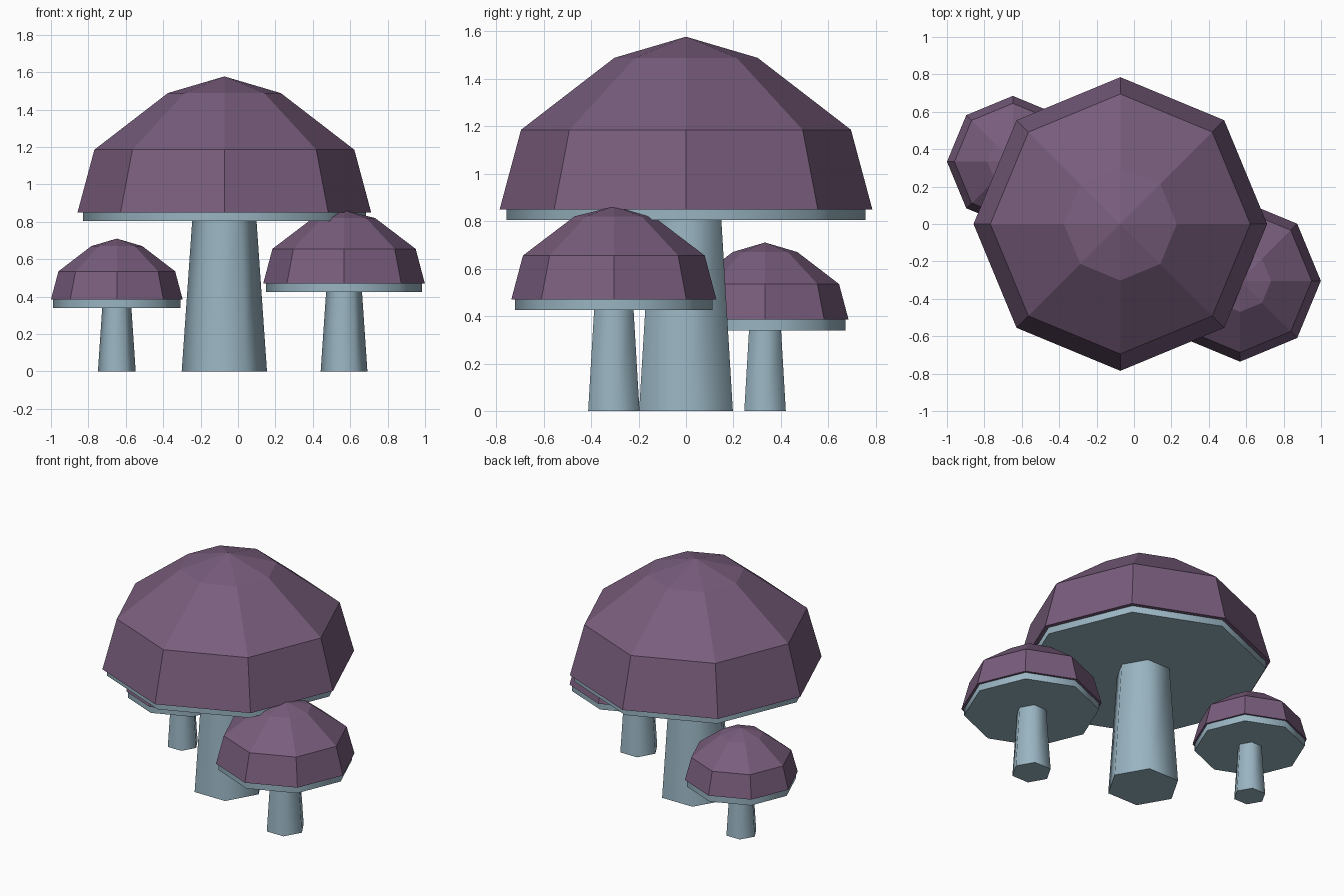
import bpy
import bmesh
from math import cos, sin, tau

default_cube = bpy.data.objects.get("Cube")
if default_cube:
    bpy.data.objects.remove(default_cube, do_unlink=True)


def make_material(name, color):
    mat = bpy.data.materials.new(name)
    mat.use_nodes = True
    mat.diffuse_color = color
    mat.node_tree.nodes["Principled BSDF"].inputs["Base Color"].default_value = color
    return mat


PURPLE = make_material("dusty purple", (0.19, 0.11, 0.205, 1))
TEAL = make_material("pale blue grey", (0.32, 0.46, 0.54, 1))


def lathe(name, center, sides, profile, mat, smooth_sides=False):
    """Revolve (radius, height) points, lowest first; radius 0 closes to a tip."""
    bm = bmesh.new()
    rings = []
    for radius, z in profile:
        count = sides if radius else 1
        rings.append([bm.verts.new((radius * cos(tau * i / sides),
                                    radius * sin(tau * i / sides), z))
                      for i in range(count)])
    for low, high in zip(rings, rings[1:]):
        for i in range(sides):
            j = (i + 1) % sides
            if len(high) == 1:
                face = bm.faces.new((low[i], low[j], high[0]))
            else:
                face = bm.faces.new((low[i], low[j], high[j], high[i]))
            face.smooth = smooth_sides
    bm.faces.new(rings[0][::-1])
    if len(rings[-1]) > 1:
        bm.faces.new(rings[-1])
    mesh = bpy.data.meshes.new(name)
    bm.to_mesh(mesh)
    bm.free()
    mesh.materials.append(mat)
    obj = bpy.data.objects.new(name, mesh)
    obj.location = (*center, 0)
    bpy.context.collection.objects.link(obj)
    return obj


def mushroom(name, center, cap, gill_radius, gill_z, stem_radii):
    # Faceted eight-sided cap
    lathe(name + "_cap", center, 8, cap, PURPLE)
    # Thin gill disc under the cap
    lathe(name + "_gills", center, 8,
          [(gill_radius, gill_z), (gill_radius, cap[0][1])], TEAL, True)
    # Tapered six-sided stem
    lathe(name + "_stem", center, 6,
          [(stem_radii[0], 0), (stem_radii[1], gill_z)], TEAL, True)


mushroom("large_mushroom", (-0.073, 0),
         [(0.785, 0.85), (0.695, 1.185), (0.302, 1.488), (0, 1.577)],
         0.757, 0.805, (0.228, 0.172))
mushroom("medium_mushroom", (0.567, -0.304),
         [(0.432, 0.47), (0.383, 0.655), (0.166, 0.82), (0, 0.862)],
         0.416, 0.425, (0.125, 0.096))
mushroom("small_mushroom", (-0.648, 0.333),
         [(0.352, 0.385), (0.312, 0.535), (0.136, 0.67), (0, 0.71)],
         0.34, 0.34, (0.101, 0.078))
